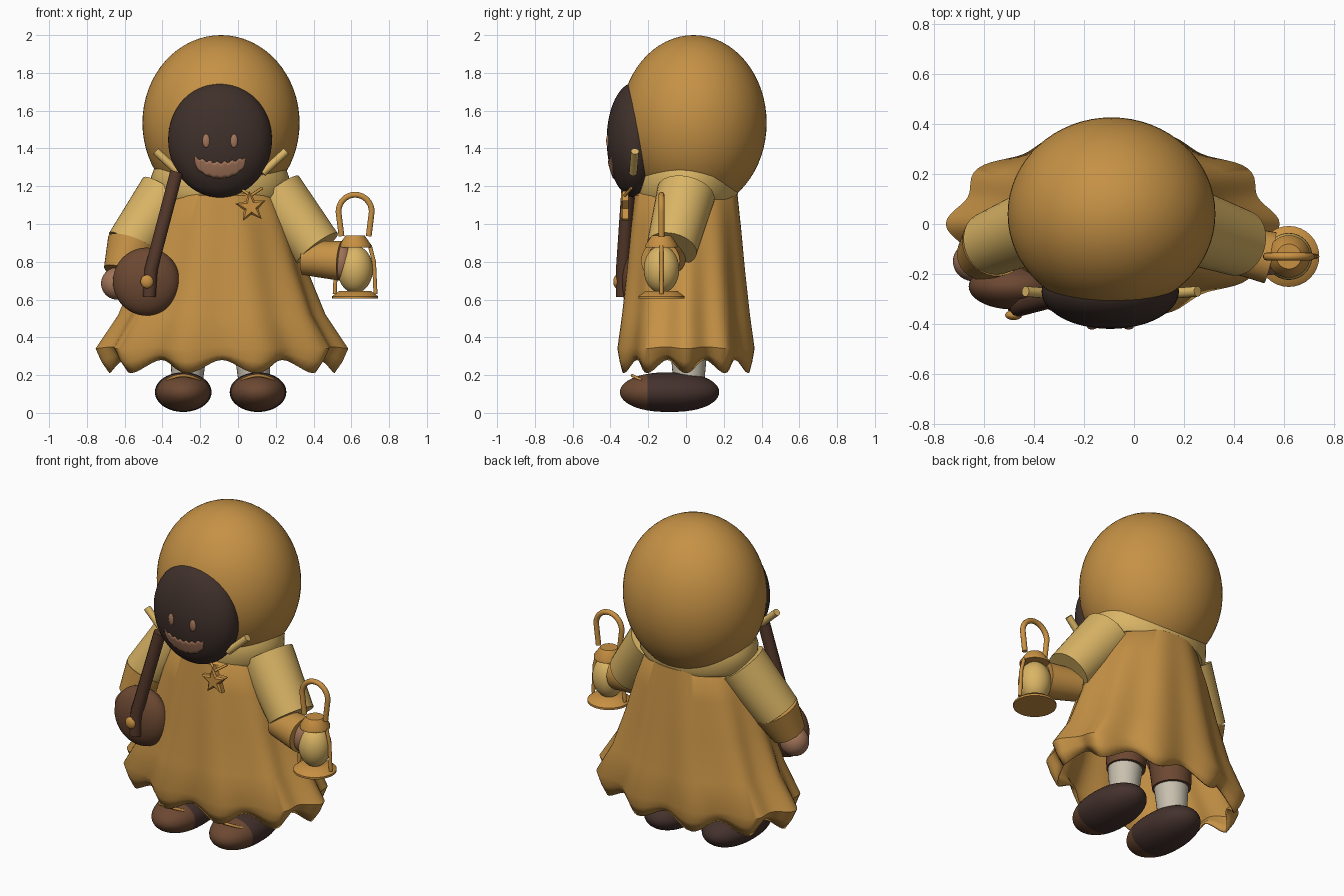
import bpy, bmesh, math
from mathutils import Vector, Matrix

cube = bpy.data.objects.get("Cube")
if cube:
    bpy.data.objects.remove(cube)


def material(name, rgb):
    m = bpy.data.materials.new(name)
    m.use_nodes = True
    m.diffuse_color = (*rgb, 1)
    m.node_tree.nodes["Principled BSDF"].inputs["Base Color"].default_value = (*rgb, 1)
    return m


ochre = material("ochre cloth", (0.56, 0.285, 0.06))
straw = material("straw cloth", (0.70, 0.46, 0.13))
brass = material("brass", (0.58, 0.28, 0.055))
shadow = material("dark face", (0.05, 0.03, 0.024))
leather = material("dark leather", (0.058, 0.031, 0.026))
wood = material("brown wood", (0.15, 0.065, 0.032))
neckwood = material("dark wood", (0.09, 0.04, 0.024))
skin = material("tan skin", (0.36, 0.175, 0.10))
wool = material("pale wool", (0.58, 0.53, 0.43))


def finish(name, bm, *mats, angle=40):
    bmesh.ops.recalc_face_normals(bm, faces=bm.faces)
    me = bpy.data.meshes.new(name)
    bm.to_mesh(me)
    bm.free()
    ob = bpy.data.objects.new(name, me)
    bpy.context.collection.objects.link(ob)
    for m in mats:
        me.materials.append(m)
    bpy.ops.object.select_all(action='DESELECT')
    ob.select_set(True)
    bpy.context.view_layer.objects.active = ob
    bpy.ops.object.shade_smooth_by_angle(angle=math.radians(angle))
    return ob


def ball(name, center, radii, mat, seg=40):
    bm = bmesh.new()
    bmesh.ops.create_uvsphere(bm, u_segments=seg, v_segments=seg // 2, radius=1)
    bmesh.ops.transform(bm, matrix=Matrix.Translation(center) @ Matrix.Diagonal((*radii, 1)), verts=bm.verts)
    return finish(name, bm, mat)


def cone(name, a, b, r1, r2, mat, seg=32):
    a, b = Vector(a), Vector(b)
    d = b - a
    bm = bmesh.new()
    bmesh.ops.create_cone(bm, cap_ends=True, segments=seg, radius1=r1, radius2=r2, depth=d.length)
    rot = d.to_track_quat('Z', 'Y').to_matrix().to_4x4()
    bmesh.ops.transform(bm, matrix=Matrix.Translation((a + b) / 2) @ rot, verts=bm.verts)
    return finish(name, bm, mat)


def tube(name, pts, r, mat):
    cu = bpy.data.curves.new(name, 'CURVE')
    cu.dimensions = '3D'
    cu.bevel_depth = r
    cu.bevel_resolution = 3
    cu.use_fill_caps = True
    sp = cu.splines.new('POLY')
    sp.points.add(len(pts) - 1)
    for p, q in zip(sp.points, pts):
        p.co = (*q, 1)
    ob = bpy.data.objects.new(name, cu)
    bpy.context.collection.objects.link(ob)
    bpy.ops.object.select_all(action='DESELECT')
    ob.select_set(True)
    bpy.context.view_layer.objects.active = ob
    bpy.ops.object.convert(target='MESH')
    ob = bpy.context.object
    ob.data.materials.clear()
    ob.data.materials.append(mat)
    bpy.ops.object.shade_smooth_by_angle(angle=math.radians(50))


def lathe(name, center, profile, mat, fold=None, seg=120, caps=True):
    # profile rows are x radius, y radius, height
    bm = bmesh.new()
    rings = []
    for k, (rx, ry, z) in enumerate(profile):
        ring = []
        for i in range(seg):
            t = math.tau * i / seg
            s, dz = fold(t, k) if fold else (1, 0)
            ring.append(bm.verts.new((center[0] + rx * s * math.cos(t), center[1] + ry * s * math.sin(t), z + dz)))
        rings.append(ring)
    for lo, hi in zip(rings, rings[1:]):
        for i in range(seg):
            j = (i + 1) % seg
            bm.faces.new((lo[i], lo[j], hi[j], hi[i]))
    bm.faces.new(rings[-1])
    if caps:
        bm.faces.new(rings[0])
    return finish(name, bm, mat)


# robe with folds and a waved, open hem
def robe_fold(t, k):
    c = math.cos(10 * t)
    depth = (0.045, 0.045, 0.045, 0.035, 0.025, 0.015, 0.005, 0)[k]
    drop = (0.035, 0.02, 0.005)[k] if k < 3 else 0
    return 1 + depth * c, -drop * c


robe = lathe("robe", (-0.085, 0.0), [
    (0.57, 0.335, 0.245), (0.61, 0.35, 0.29), (0.64, 0.362, 0.345), (0.53, 0.34, 0.52),
    (0.44, 0.315, 0.76), (0.37, 0.295, 0.98), (0.30, 0.275, 1.15), (0.28, 0.25, 1.17)],
    ochre, robe_fold, caps=False)
shell = robe.modifiers.new("cloth thickness", 'SOLIDIFY')
shell.thickness = 0.012

# collar, hood and face
lathe("collar", (-0.095, 0.01), [(0.335, 0.255, 1.13), (0.36, 0.265, 1.16), (0.365, 0.265, 1.25),
                                 (0.35, 0.25, 1.29)], straw, seg=64)
ball("hood", (-0.09, 0.04, 1.535), (0.416, 0.387, 0.465), ochre, 64)
FACE_C, FACE_R = Vector((-0.095, -0.27, 1.445)), Vector((0.275, 0.15, 0.305))
ball("face", FACE_C, FACE_R, shadow, 56)


def face_y(x, z):
    u, w = (x - FACE_C.x) / FACE_R.x, (z - FACE_C.z) / FACE_R.z
    return FACE_C.y - FACE_R.y * math.sqrt(max(0, 1 - u * u - w * w))


for side, s in (("right", -1), ("left", 1)):
    x = FACE_C.x + 0.073 * s
    ball(side + "_eye", (x, face_y(x, 1.44) + 0.004, 1.44), (0.021, 0.012, 0.037), skin, 24)

# grin: a thin plate following the face, with a notched upper edge
bm = bmesh.new()
cols = []
for i in range(29):
    u = i / 14 - 1
    x = FACE_C.x + 0.136 * u
    top = 1.325 + 0.028 * u * u + (0.006 if i % 4 < 2 else -0.004)
    low = 1.34 - 0.10 * math.sqrt(max(0, 1 - u * u)) + (0.004 if i % 4 < 2 else 0)
    low = min(low, top - 0.004)
    zs = [low + (top - low) * j / 5 for j in range(6)]
    cols.append([bm.verts.new((x, face_y(x, z) - 0.005, z)) for z in zs])
for a, b in zip(cols, cols[1:]):
    for j in range(5):
        bm.faces.new((a[j], b[j], b[j + 1], a[j + 1]))
grin = finish("grin", bm, skin)
grin.modifiers.new("plate", 'SOLIDIFY').thickness = 0.006

# toggles beside the face
for side, s in (("right", -1), ("left", 1)):
    cone(side + "_toggle", (-0.09 + 0.345 * s, -0.27, 1.385), (-0.09 + 0.22 * s, -0.28, 1.27), 0.021, 0.021, straw, 16)

# star pendant
bm = bmesh.new()
pts = []
for i in range(10):
    a = math.pi / 2 + 0.1 + i * math.pi / 5
    r = 0.085 if i % 2 == 0 else 0.04
    pts.append(bm.verts.new((0.068 + r * math.cos(a), -0.335, 1.09 + r * math.sin(a))))
star = bm.faces.new(pts)
back = bmesh.ops.extrude_face_region(bm, geom=[star])["geom"]
bmesh.ops.translate(bm, vec=(0, 0.03, 0), verts=[v for v in back if isinstance(v, bmesh.types.BMVert)])
bmesh.ops.inset_region(bm, faces=[min(bm.faces, key=lambda f: f.calc_center_median().y)], thickness=0.014, depth=-0.01)
finish("star_pendant", bm, brass, angle=20)
for s in (-1, 1):
    tube("pendant_cord", [(0.068, -0.325, 1.15), (0.068 + 0.06 * s, -0.29, 1.19)], 0.008, brass)

# arms
cone("left_sleeve", (0.2, 0.0, 1.16), (0.42, -0.075, 0.87), 0.155, 0.135, straw)
cone("left_cuff", (0.35, -0.09, 0.82), (0.545, -0.135, 0.805), 0.09, 0.105, ochre)
ball("left_hand", (0.54, -0.135, 0.8), (0.07, 0.07, 0.095), skin)
cone("right_sleeve", (-0.38, 0.0, 1.16), (-0.575, -0.08, 0.88), 0.15, 0.13, straw)
cone("right_cuff", (-0.56, -0.08, 0.89), (-0.615, -0.13, 0.74), 0.135, 0.1, ochre)
ball("right_hand", (-0.64, -0.15, 0.685), (0.085, 0.08, 0.085), skin)

# stringed instrument
ball("instrument_body", (-0.485, -0.25, 0.695), (0.177, 0.092, 0.18), wood, 48)
tube("instrument_neck", [(-0.47, -0.335, 0.615), (-0.46, -0.335, 0.76), (-0.325, -0.30, 1.275)], 0.036, neckwood)
ball("instrument_knob", (-0.482, -0.365, 0.695), (0.034, 0.02, 0.036), brass, 24)

# lantern
LX, LY = 0.62, -0.13
lathe("lantern_base", (LX, LY), [(0.122, 0.122, 0.605), (0.122, 0.122, 0.617), (0.085, 0.085, 0.645)], brass, seg=32)
ball("lantern_glass", (LX, LY, 0.76), (0.094, 0.094, 0.125), straw)
lathe("lantern_cap", (LX, LY), [(0.085, 0.085, 0.875), (0.085, 0.085, 0.89), (0.05, 0.05, 0.94)], brass, seg=32)
for s in (-1, 1):
    tube("lantern_post", [(LX + 0.078 * s, LY, 0.885), (LX + 0.1 * s, LY, 0.8), (LX + 0.108 * s, LY, 0.63)], 0.011, brass)
arch = [(LX + 0.088 * math.cos(a), LY, 1.065 + 0.09 * math.sin(a)) for a in (math.pi * i / 16 for i in range(17))]
tube("lantern_handle", [(LX + 0.072, LY, 0.935)] + arch + [(LX - 0.072, LY, 0.935)], 0.016, brass)

# legs and shoes
for side, s in (("right", -1), ("left", 1)):
    x = -0.092 + 0.198 * s
    cone(side + "_trouser", (x - 0.03 * s, 0.02, 0.33), (x - 0.05 * s, 0.02, 0.7), 0.11, 0.14, wood)
    cone(side + "_sock", (x - 0.02 * s, 0.015, 0.14), (x - 0.03 * s, 0.015, 0.36), 0.08, 0.1, wool)
    bm = bmesh.new()
    bmesh.ops.create_uvsphere(bm, u_segments=48, v_segments=24, radius=1, matrix=Matrix.Rotation(math.pi / 2, 4, 'X'))
    for v in bm.verts:
        y = math.copysign(abs(v.co.y) ** 0.85, v.co.y)
        v.co = (x + 0.15 * v.co.x, -0.087 + 0.263 * y, 0.11 + 0.105 * v.co.z)
    for f in bm.faces:
        f.material_index = int(f.calc_center_median().y < -0.2)
    finish(side + "_shoe", bm, leather, wood)
    lace = [(x + 0.085 * u, -0.285 + 0.05 * u * u, 0.198 - 0.025 * u * u) for u in (i / 5 - 1 for i in range(11))]
    tube(side + "_lace", lace, 0.008, brass)
